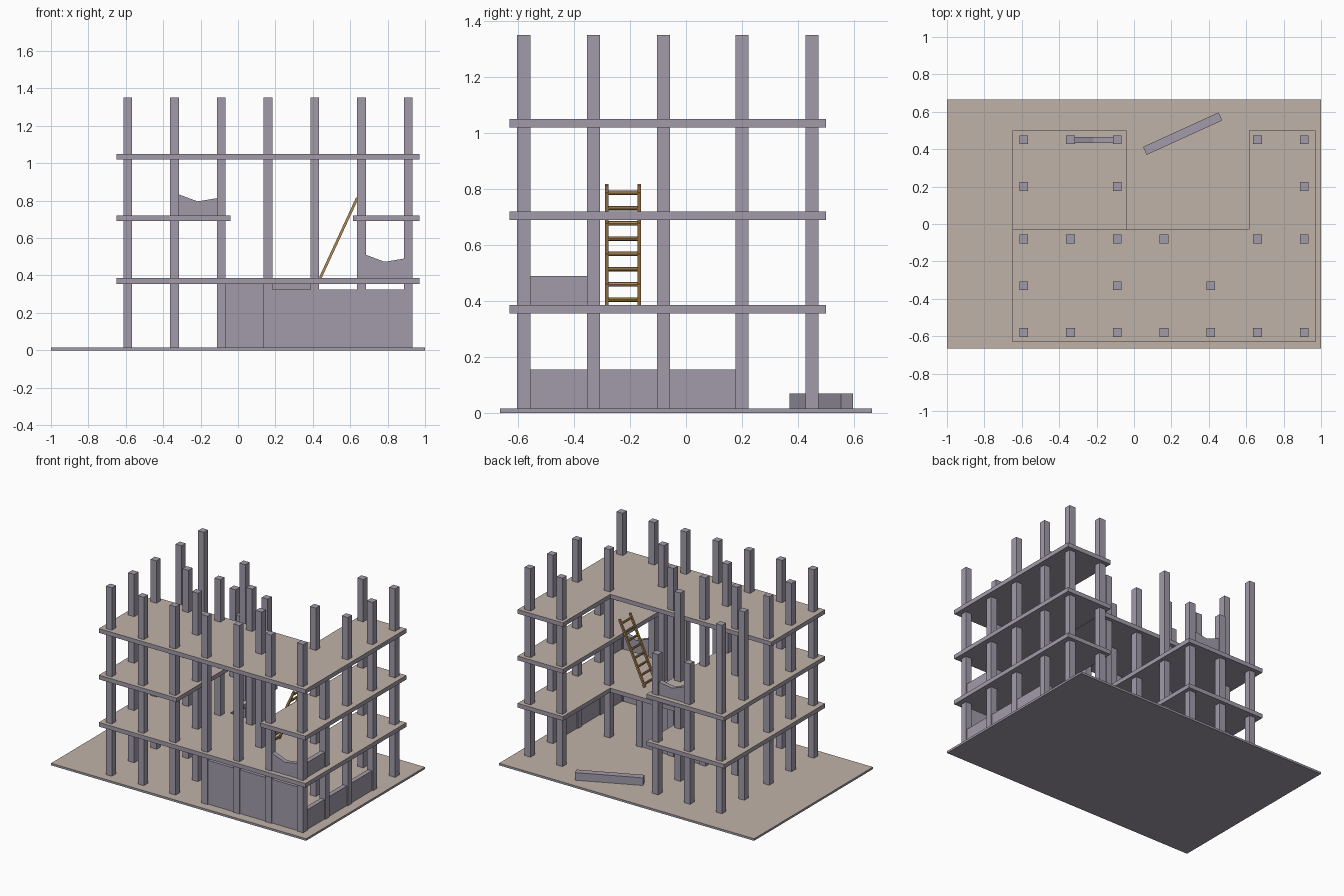
import bpy, bmesh, math
from mathutils import Vector, Matrix

if "Cube" in bpy.data.objects:
    bpy.data.objects.remove(bpy.data.objects["Cube"])


def material(name, rgb):
    m = bpy.data.materials.new(name)
    m.diffuse_color = (*rgb, 1)
    m.use_nodes = True
    m.node_tree.nodes["Principled BSDF"].inputs["Base Color"].default_value = m.diffuse_color
    return m


CONCRETE = material("concrete", (0.36, 0.33, 0.40))
FLOOR = material("floor_dust", (0.53, 0.45, 0.39))
WOOD = material("wood", (0.45, 0.25, 0.09))


def finish(name, bm, mats):
    bmesh.ops.recalc_face_normals(bm, faces=bm.faces)
    mesh = bpy.data.meshes.new(name)
    bm.to_mesh(mesh)
    bm.free()
    for m in mats:
        mesh.materials.append(m)
    ob = bpy.data.objects.new(name, mesh)
    bpy.context.collection.objects.link(ob)
    return ob


def extrude(name, pts, vec, mats, tan_top=False):
    """Prism from a closed outline swept along vec."""
    bm = bmesh.new()
    face = bm.faces.new([bm.verts.new(p) for p in pts])
    geo = bmesh.ops.extrude_face_region(bm, geom=[face])["geom"]
    bmesh.ops.translate(bm, vec=vec, verts=[g for g in geo if isinstance(g, bmesh.types.BMVert)])
    bmesh.ops.recalc_face_normals(bm, faces=bm.faces)
    if tan_top:
        for f in bm.faces:
            f.material_index = int(f.normal.z > 0.9)
    return finish(name, bm, mats)


def box(name, lo, hi):
    (x0, y0, z0), (x1, y1, z1) = lo, hi
    return extrude(name, [(x0, y0, z0), (x1, y0, z0), (x1, y1, z0), (x0, y1, z0)],
                   (0, 0, z1 - z0), [CONCRETE])


def slab(name, outline, z0, z1):
    return extrude(name, [(x, y, z0) for x, y in outline], (0, 0, z1 - z0),
                   [CONCRETE, FLOOR], True)


# ground plate and floors
GROUND, F1, F2, F3, T = 0.015, 0.355, 0.69, 1.02, 0.03
XL, XR, YF, YB = -0.65, 0.97, -0.63, 0.50      # building outline
NL, NR, NY = -0.04, 0.615, -0.03               # courtyard notch
slab("ground_plate", [(-1, -0.665), (1, -0.665), (1, 0.665), (-1, 0.665)], 0, GROUND)
slab("first_floor", [(XL, YF), (XR, YF), (XR, YB), (NR, YB), (NR, NY), (NL, NY), (NL, YB), (XL, YB)],
     F1, F1 + T)
slab("second_floor_left", [(XL, YF), (NL, YF), (NL, YB), (XL, YB)], F2, F2 + T)
slab("second_floor_right", [(NR, YF), (XR, YF), (XR, YB), (NR, YB)], F2, F2 + T)
slab("third_floor", [(XL, YF), (XR, YF), (XR, YB), (NR, YB), (NR, NY), (XL, NY)], F3, F3 + T)

# columns: grid indices per row, front to back
CX = [-0.59, -0.34, -0.09, 0.16, 0.41, 0.66, 0.91]
CY = [-0.58, -0.33, -0.08, 0.20, 0.45]
ROWS = [[0, 1, 2, 3, 4, 5, 6], [0, 2, 4, 6], [0, 1, 2, 3, 4, 5, 6], [0, 2, 6], [0, 1, 2, 5, 6]]
SHORT = {(6, 1): F3, (4, 2): F1, (1, 4): 1.01, (2, 4): 1.01}
W = 0.0235
for j, row in enumerate(ROWS):
    for i in row:
        x, y = CX[i], CY[j]
        box(f"column_{i}_{j}", (x - W, y - W, GROUND), (x + W, y + W, SHORT.get((i, j), 1.35)))

# wall panels between neighbouring columns
H = 0.016


def wall_x(name, i, j, z0, z1):
    box(name, (CX[i] + W, CY[j] - H, z0), (CX[i + 1] - W, CY[j] + H, z1))


def wall_y(name, i, j, z0, z1):
    box(name, (CX[i] - H, CY[j] + W, z0), (CX[i] + H, CY[j + 1] - W, z1))


for i in (3, 4, 5):
    wall_x(f"front_wall_{i}", i, 0, GROUND, 0.325)
for i in (2, 3):
    wall_x(f"inner_wall_{i}", i, 2, GROUND, F1)
for j in (0, 1, 2):
    wall_y(f"right_low_wall_{j}", 6, j, GROUND, 0.155)
wall_y("right_upper_wall", 6, 0, F1 + T, 0.49)


# broken walls with a jagged top edge
def broken_wall(name, i, j, z):
    x0, x1, y = CX[i] + W, CX[i + 1] - W, CY[j]
    prof = [(x0, 0), (x1, 0), (x1, 0.105), (x0 + 0.10, 0.088), (x0 + 0.02, 0.118), (x0, 0.125)]
    extrude(name, [(px, y - H, z + pz) for px, pz in prof], (0, 2 * H, 0), [CONCRETE])


broken_wall("broken_wall_back", 1, 4, F2 + T - 0.012)
broken_wall("broken_wall_front", 5, 0, F1 + T)

# fallen beam in the courtyard
beam = box("fallen_beam", (-0.222, -W, 0), (0.222, W, 0.054))
beam.matrix_world = Matrix.Translation((0.26, 0.483, GROUND)) @ Matrix.Rotation(math.radians(24.5), 4, 'Z')

# ladder leaning on the right half of the second floor
A, B = Vector((0.44, 0, 0.387)), Vector((0.638, 0, 0.815))
d = (B - A).normalized()
n = Vector((d.z, 0, -d.x)) * 0.007
LY0, LY1 = -0.29, -0.16
for side, y in (("front", LY0), ("back", LY1 - 0.013)):
    extrude(f"ladder_rail_{side}", [(p.x, y, p.z) for p in (A - n, A + n, B + n, B - n)],
            (0, 0.013, 0), [WOOD])
for k in range(8):
    p = A.lerp(B, (0.405 + 0.0545 * k - A.z) / (B.z - A.z))
    bm = bmesh.new()
    bmesh.ops.create_cone(bm, cap_ends=True, segments=8, radius1=0.008, radius2=0.008, depth=0.122)
    bmesh.ops.transform(bm, verts=bm.verts, matrix=Matrix.Translation((p.x, (LY0 + LY1) / 2, p.z))
                        @ Matrix.Rotation(math.pi / 2, 4, 'X'))
    finish(f"ladder_rung_{k}", bm, [WOOD])
